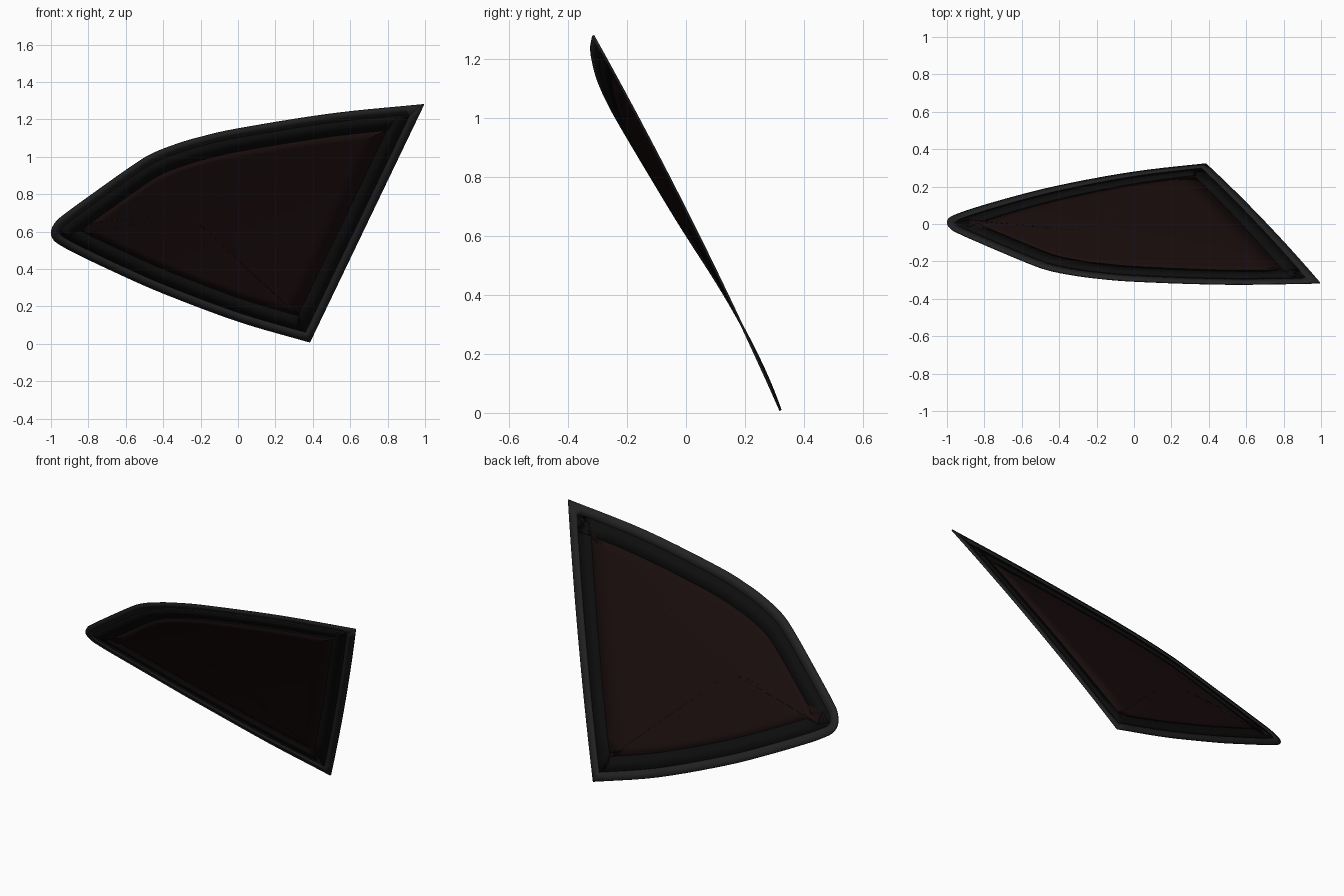
import bpy
from mathutils import Vector

if "Cube" in bpy.data.objects:
    bpy.data.objects.remove(bpy.data.objects["Cube"])

# Outline of the pane in front view (x, z): lower edge, rounded tip, upper edge
PROFILE = [(.385, .008), (0, .12), (-.4, .27), (-.65, .38), (-.85, .475), (-.93, .517),
           (-.985, .555), (-1, .6), (-.975, .65), (-.93, .69), (-.8, .785), (-.56, .955),
           (-.45, 1.02), (-.32, 1.07), (-.2, 1.105), (0, 1.15), (.5, 1.23), (.995, 1.28)]
TRIM, BORDER = .045, .075


def surface_y(x, z):
    """Leaning, gently bowed and twisted sheet."""
    s = z - .645
    t = .69 + .484 * s - x
    return .0025 - .5 * s + .018 * (1 - (s / .635) ** 2) - t * (.027 + .078 * s)


def smooth(points, steps=5):
    """Catmull-Rom curve through the points."""
    p = [Vector(q) for q in points]
    p = [2 * p[0] - p[1]] + p + [2 * p[-1] - p[-2]]
    out = []
    for a, b, c, d in zip(p, p[1:], p[2:], p[3:]):
        for i in range(steps):
            t = i / steps
            out.append(.5 * (2 * b + (c - a) * t + (2 * a - 5 * b + 4 * c - d) * t * t
                             + (3 * b - a - 3 * c + d) * t ** 3))
    return out + [p[-2]]


def inset(ring, dist):
    """Mitred inward offset of a clockwise ring."""
    out = []
    for i, q in enumerate(ring):
        d1 = (q - ring[i - 1]).normalized()
        d2 = (ring[(i + 1) % len(ring)] - q).normalized()
        n1, n2 = Vector((d1.y, -d1.x)), Vector((d2.y, -d2.x))
        m = n1 + n2
        out.append(q + m * (dist * 2 / m.length_squared))
    return out


def make(name, rings, color, centre=None, thickness=0):
    n = len(rings[0])
    flat = [q for r in rings for q in r]
    faces = [(k * n + i, k * n + (i + 1) % n, (k + 1) * n + (i + 1) % n, (k + 1) * n + i)
             for k in range(len(rings) - 1) for i in range(n)]
    if centre is not None:
        last = (len(rings) - 1) * n
        faces += [(last + i, last + (i + 1) % n, len(flat)) for i in range(n)]
        flat = flat + [centre]
    mesh = bpy.data.meshes.new(name)
    mesh.from_pydata([(q.x, surface_y(q.x, q.y), q.y) for q in flat], [], faces)
    ob = bpy.data.objects.new(name, mesh)
    bpy.context.collection.objects.link(ob)
    mat = bpy.data.materials.new(name)
    mat.diffuse_color = (*color, 1)
    mat.use_nodes = True
    mat.node_tree.nodes["Principled BSDF"].inputs["Base Color"].default_value = mat.diffuse_color
    mesh.materials.append(mat)
    bpy.context.view_layer.objects.active = ob
    ob.select_set(True)
    bpy.ops.object.shade_smooth_by_angle()
    ob.select_set(False)
    if thickness:
        mod = ob.modifiers.new("thickness", 'SOLIDIFY')
        mod.thickness = thickness
        mod.offset = 0
    return ob


# Closed outline with the straight rear edge subdivided
outline = smooth(PROFILE)
a, b = outline[-1], outline[0]
outline += [a.lerp(b, i / 14) for i in range(1, 14)]

trim_inner = inset(outline, TRIM)
border_inner = inset(outline, TRIM + BORDER)
centre = sum(border_inner, Vector((0, 0))) / len(border_inner)
glass_rings = [[q.lerp(centre, k / 8) for q in border_inner] for k in range(8)]

# Rubber trim, black printed border and tinted glass
make("rubber_trim", [outline, trim_inner], (.016, .016, .016), thickness=.008)
make("black_border", [trim_inner, border_inner], (.004, .004, .004), thickness=.003)
make("tinted_glass", glass_rings, (.01, .004, .004), centre, thickness=.003)
